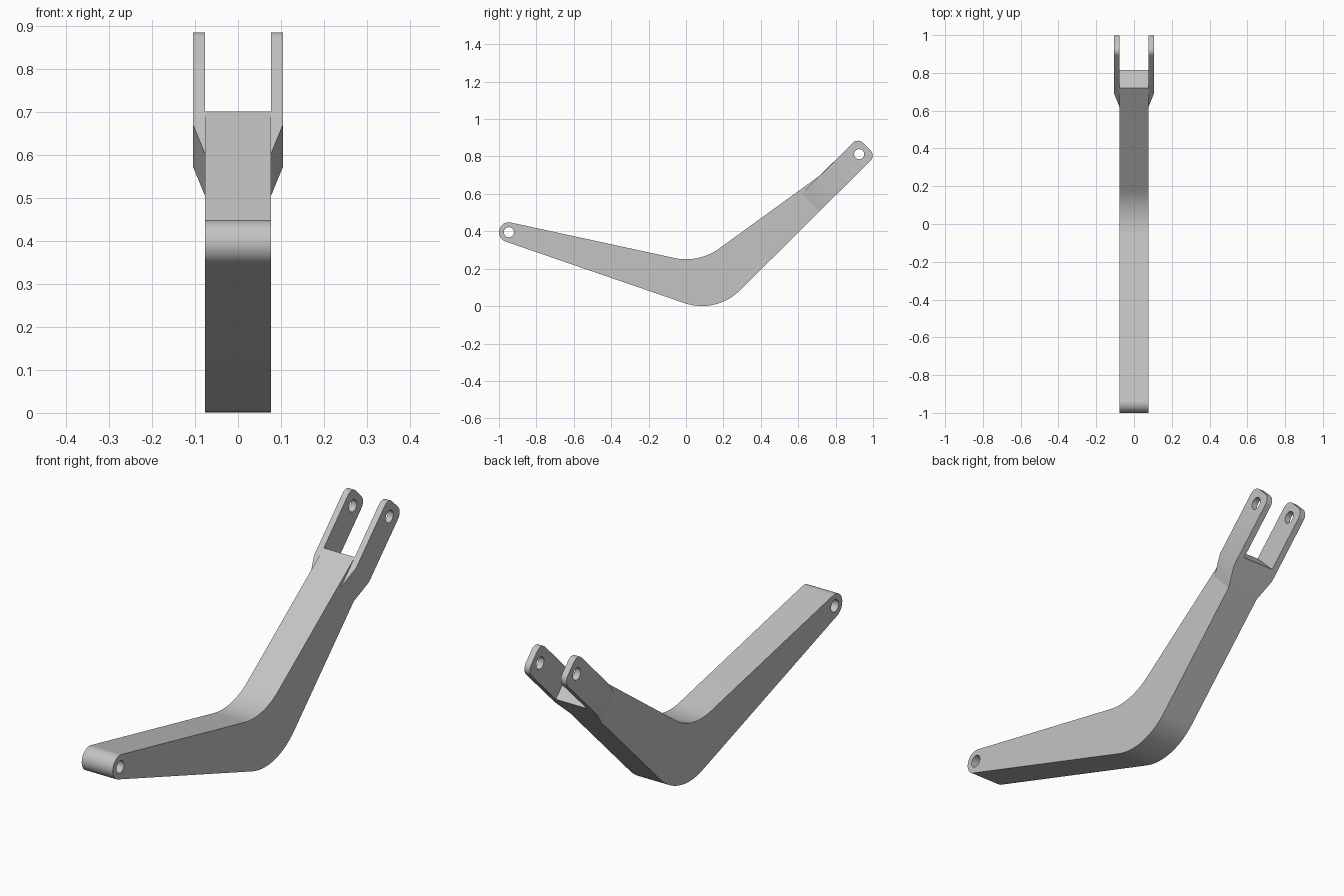
import bpy
import bmesh
from math import radians, cos, sin, tan
from mathutils import Vector

cube = bpy.data.objects.get("Cube")
if cube:
    bpy.data.objects.remove(cube, do_unlink=True)

HALF_W = 0.077     # half width of the arm
OUTER_X = 0.105    # outside of the fork prongs
HOLE_R = 0.027

grey = bpy.data.materials.new("plain_grey")
grey.use_nodes = True
colour = (0.55, 0.55, 0.55, 1)
grey.diffuse_color = colour
grey.node_tree.nodes["Principled BSDF"].inputs["Base Color"].default_value = colour


def arc(centre, r, a0, a1, n):
    """Points (y, z) along an arc, angles in degrees."""
    angles = [radians(a0 + (a1 - a0) * i / n) for i in range(n + 1)]
    return [Vector((centre[0] + r * cos(a), centre[1] + r * sin(a))) for a in angles]


def fillet(before, corner, after, r, n=20):
    """Round a corner between two straight edges."""
    p = Vector(corner)
    u = (Vector(before) - p).normalized()
    v = (Vector(after) - p).normalized()
    half = u.angle(v) / 2
    centre = p + (u + v).normalized() * (r / sin(half))
    start = p + u * (r / tan(half)) - centre
    end = p + v * (r / tan(half)) - centre
    turn = start.angle(end)
    points = []
    for i in range(n + 1):
        t = i / n
        points.append(centre + (start * sin((1 - t) * turn) + end * sin(t * turn)) / sin(turn))
    return points


def loft(name, ring_a, xa, ring_b, xb):
    """Solid between two side profiles of equal point count."""
    bm = bmesh.new()
    a = [bm.verts.new((xa, p[0], p[1])) for p in ring_a]
    b = [bm.verts.new((xb, p[0], p[1])) for p in ring_b]
    bm.faces.new(a)
    bm.faces.new(b[::-1])
    for i in range(len(a)):
        j = (i + 1) % len(a)
        bm.faces.new((a[i], b[i], b[j], a[j]))
    bmesh.ops.recalc_face_normals(bm, faces=bm.faces)
    mesh = bpy.data.meshes.new(name)
    bm.to_mesh(mesh)
    bm.free()
    mesh.materials.append(grey)
    obj = bpy.data.objects.new(name, mesh)
    bpy.context.collection.objects.link(obj)
    return obj


def drill(obj, centre):
    """Cut a round pin hole along x and shade the result."""
    ring = arc(centre, HOLE_R, 0, 360, 32)[:-1]
    cutter = loft("hole_cutter", ring, -0.3, ring, 0.3)
    mod = obj.modifiers.new("pin_hole", "BOOLEAN")
    mod.operation = "DIFFERENCE"
    mod.solver = "EXACT"
    mod.object = cutter
    bpy.ops.object.select_all(action="DESELECT")
    obj.select_set(True)
    bpy.context.view_layer.objects.active = obj
    bpy.ops.object.modifier_apply(modifier=mod.name)
    bpy.data.objects.remove(cutter, do_unlink=True)
    bpy.ops.object.shade_smooth_by_angle(angle=radians(30))


# Bent arm: rounded nose, lower bend, square end, upper bend
nose = (-0.947, 0.395)
low_bend, end_low = (0.161, -0.042), (0.815, 0.607)
high_bend, end_high = (0.068, 0.229), (0.72, 0.701)
nose_arc = arc(nose, 0.053, 77.7, 251.2, 24)
profile = nose_arc + fillet(nose_arc[-1], low_bend, end_low, 0.288)
profile += [end_low, end_high]
profile += fillet(end_high, high_bend, nose_arc[0], 0.30)
arm = loft("bent_arm", profile, -HALF_W, profile, HALF_W)
drill(arm, nose)


def low(y):
    """Height of the underside of the rear leg."""
    slope = (end_low[1] - low_bend[1]) / (end_low[0] - low_bend[0])
    return low_bend[1] + slope * (y - low_bend[0])


# Fork prongs: rounded tip, root flaring outward from the arm
tip_low, tip_high = (1.014, low(1.014)), (0.919, 0.900)


def prong_ring(y_low, high):
    root_low = (y_low, low(y_low))
    ring = [high, root_low]
    ring += fillet(root_low, tip_low, tip_high, 0.038, 12)
    ring += fillet(tip_low, tip_high, high, 0.038, 12)
    return ring


for side, name in ((1, "left_prong"), (-1, "right_prong")):
    prong = loft(name, prong_ring(0.7125, (0.62, 0.603)), side * HALF_W,
                 prong_ring(0.781, (0.689, 0.671)), side * OUTER_X)
    drill(prong, (0.926, 0.812))
